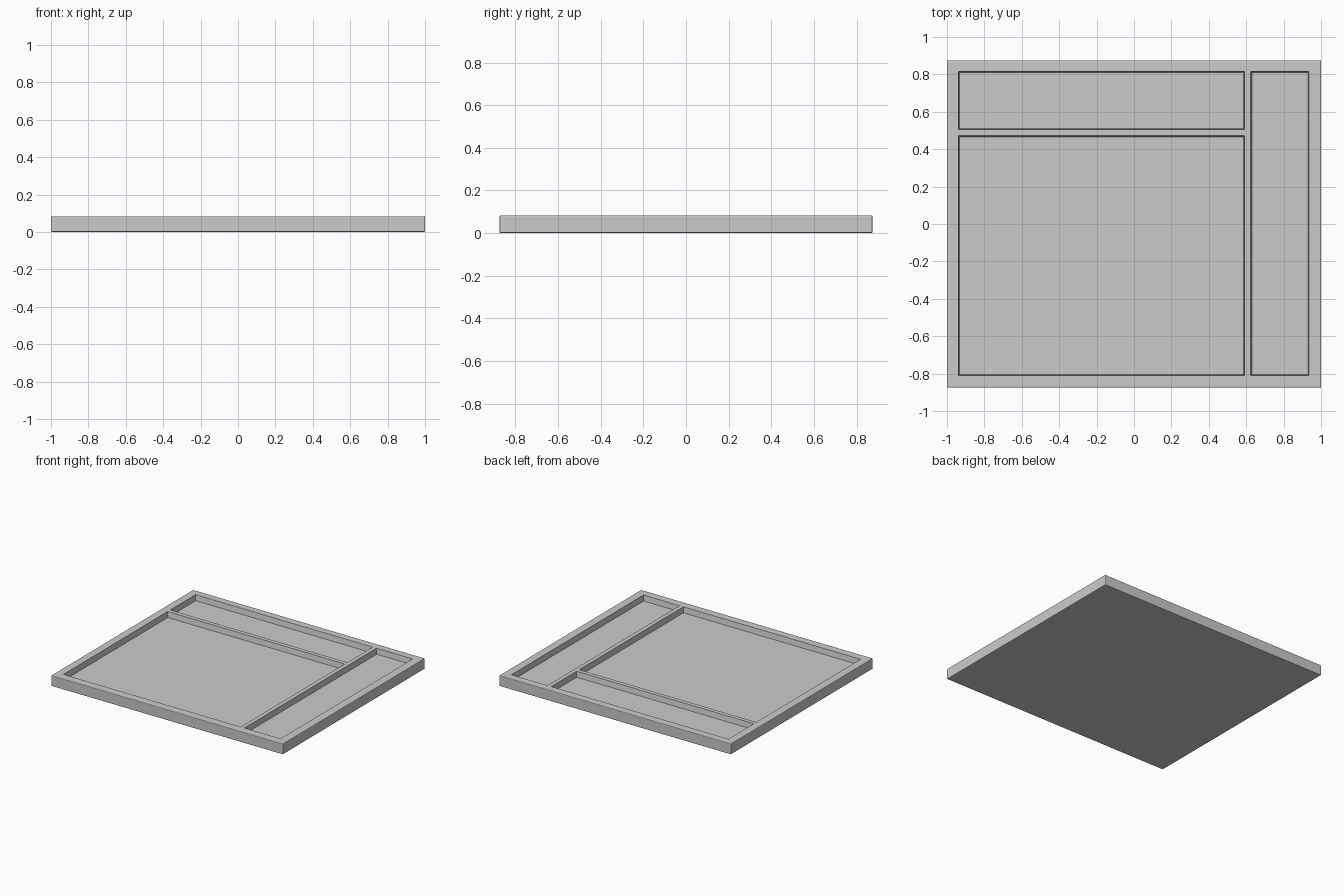
import bpy, bmesh

if "Cube" in bpy.data.objects:
    bpy.data.objects.remove(bpy.data.objects["Cube"])

H, FLOOR = 0.083, 0.04


def box(name, x0, x1, y0, y1, z0, z1, taper=0.0):
    """Box whose bottom face is inset by taper."""
    bm = bmesh.new()
    bmesh.ops.create_cube(bm, size=1)
    for v in bm.verts:
        t = taper if v.co.z < 0 else 0
        v.co.x = x0 + t if v.co.x < 0 else x1 - t
        v.co.y = y0 + t if v.co.y < 0 else y1 - t
        v.co.z = z0 if v.co.z < 0 else z1
    me = bpy.data.meshes.new(name)
    bm.to_mesh(me)
    bm.free()
    ob = bpy.data.objects.new(name, me)
    bpy.context.collection.objects.link(ob)
    return ob


# Tray slab with slightly softened outer edges
tray = box("tray", -1, 1, -0.875, 0.875, 0, H)
bev = tray.modifiers.new("soft_edges", 'BEVEL')
bev.width, bev.segments = 0.005, 2

# Three recessed compartments: back, main and right
pockets = {
    "back_pocket": (-0.944, 0.597, 0.499, 0.822),
    "main_pocket": (-0.944, 0.597, -0.817, 0.478),
    "right_pocket": (0.618, 0.941, -0.817, 0.822),
}
for name, (x0, x1, y0, y1) in pockets.items():
    # cutter runs past the rim; walls lean in slightly towards the floor
    cut = box(name, x0, x1, y0, y1, FLOOR, H + 0.04, 0.012)
    cut.hide_render = True
    cut.hide_viewport = True
    cut.display_type = 'WIRE'
    mod = tray.modifiers.new(name, 'BOOLEAN')
    mod.operation, mod.solver, mod.object = 'DIFFERENCE', 'EXACT', cut
